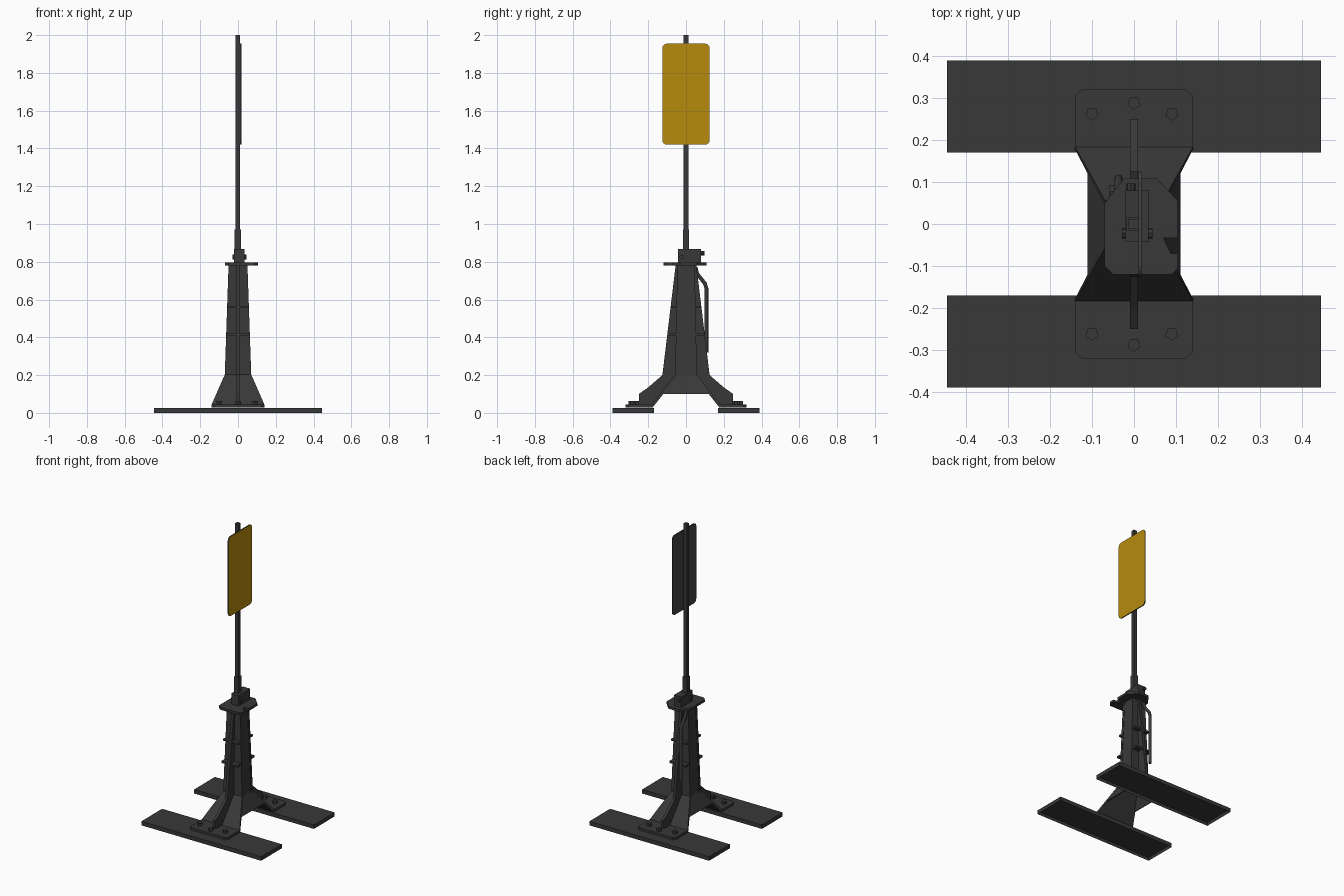
import bpy, bmesh, math
from mathutils import Vector, Matrix

old = bpy.data.objects.get("Cube")
if old:
    bpy.data.objects.remove(old, do_unlink=True)


def material(name, rgb):
    m = bpy.data.materials.new(name)
    m.use_nodes = True
    m.diffuse_color = (*rgb, 1)
    m.node_tree.nodes["Principled BSDF"].inputs["Base Color"].default_value = (*rgb, 1)
    return m


STEEL = material("dark steel", (0.04, 0.04, 0.04))
GREY = material("sign back grey", (0.055, 0.055, 0.055))
YELLOW = material("sign yellow", (0.47, 0.26, 0.004))


def finish(name, bm, mat=STEEL):
    bmesh.ops.recalc_face_normals(bm, faces=bm.faces)
    mesh = bpy.data.meshes.new(name)
    bm.to_mesh(mesh)
    bm.free()
    mesh.materials.append(mat)
    ob = bpy.data.objects.new(name, mesh)
    bpy.context.collection.objects.link(ob)
    return ob


def box(name, lo, hi):
    bm = bmesh.new()
    bmesh.ops.create_cube(bm, size=1)
    lo, hi = Vector(lo), Vector(hi)
    for v in bm.verts:
        v.co = Vector((a + (b - a) * (c + 0.5) for a, b, c in zip(lo, hi, v.co)))
    return finish(name, bm)


def prism(name, points, offset, mat=STEEL):
    """Extrude a planar outline along an offset."""
    bm = bmesh.new()
    face = bm.faces.new([bm.verts.new(p) for p in points])
    out = bmesh.ops.extrude_face_region(bm, geom=[face])["geom"]
    bmesh.ops.translate(bm, vec=offset, verts=[g for g in out if isinstance(g, bmesh.types.BMVert)])
    return finish(name, bm, mat)


def rod(name, a, b, radius, sides):
    a, b = Vector(a), Vector(b)
    bm = bmesh.new()
    turn = (b - a).to_track_quat('Z', 'Y').to_matrix().to_4x4()
    bmesh.ops.create_cone(bm, cap_ends=True, segments=sides, radius1=radius, radius2=radius,
                          depth=(b - a).length, matrix=Matrix.Translation((a + b) / 2) @ turn)
    return finish(name, bm)


def sheet(name, rows, thickness):
    """Bent plate made of rows of points, thickened about its middle."""
    bm = bmesh.new()
    grid = [[bm.verts.new(p) for p in row] for row in rows]
    for r, s in zip(grid, grid[1:]):
        bm.faces.new((r[0], r[1], s[1], s[0]))
    ob = finish(name, bm)
    mod = ob.modifiers.new("thickness", 'SOLIDIFY')
    mod.thickness = thickness
    mod.offset = 0
    return ob


# Profile of the bent plates: distance from centre, height, half width
bend = [(0.038, 0.782, 0.05), (0.05, 0.2, 0.07), (0.18, 0.036, 0.14),
        (0.305, 0.036, 0.14), (0.32, 0.036, 0.125)]
rib = [(0.035, 0.78), (0.055, 0.78), (0.125, 0.2), (0.2, 0.135), (0.25, 0.1),
       (0.25, 0.045), (0.18, 0.04), (0.05, 0.2)]

for s, side in ((-1, "front"), (1, "back")):
    # Ground skid, hollow underneath
    skid = box(side + "_skid", (-0.445, s * 0.28 - 0.11, 0), (0.445, s * 0.28 + 0.11, 0.027))
    bm = bmesh.new()
    bm.from_mesh(skid.data)
    bm.faces.ensure_lookup_table()
    under = min(bm.faces, key=lambda f: f.calc_center_median().z)
    bmesh.ops.inset_region(bm, faces=[under], thickness=0.008)
    bmesh.ops.translate(bm, vec=(0, 0, 0.018), verts=under.verts)
    bm.to_mesh(skid.data)
    bm.free()

    # Bent leg plate with its central rib
    sheet(side + "_leg_plate", [[(-w, s * y, z), (w, s * y, z)] for y, z, w in bend], 0.016)
    prism(side + "_rib", [(-0.009, s * y, z) for y, z in rib], (0.018, 0, 0))

    # Cross stiffeners
    for z, w, reach in ((0.415, 0.06, 0.092), (0.56, 0.056, 0.078)):
        box(side + "_stiffener", (-w, min(s * 0.043, s * reach), z - 0.006),
            (w, max(s * 0.043, s * reach), z + 0.006))

    # Foot bolts
    for x, y in ((-0.1, 0.262), (0.09, 0.262), (0, 0.288)):
        rod(side + "_bolt", (x, s * y, 0.04), (x, s * y, 0.063), 0.016, 5)

# Column side panels between the leg plates
for s, side in ((-1, "right"), (1, "left")):
    rows = [[(s * x, -y, z), (s * x, y, z)]
            for x, y, z in ((0.045, 0.036, 0.78), (0.064, 0.048, 0.2), (0.108, 0.122, 0.1))]
    sheet(side + "_side_panel", rows, 0.006)

# Top plate with clipped corners and a notch
outline = [(-0.07, -0.1), (-0.05, -0.12), (0.09, -0.12), (0.105, -0.105), (0.105, -0.07),
           (0.088, -0.07), (0.07, -0.033), (0.105, -0.033), (0.105, 0.055), (0.055, 0.108),
           (-0.025, 0.108), (-0.07, 0.05)]
prism("top_plate", [(x, y, 0.78) for x, y in outline], (0, 0, 0.016))

# Socket, clamp pin and knob
box("socket_block", (-0.02, -0.043, 0.79), (0.034, 0.08, 0.867))
rod("clamp_pin", (-0.028, -0.022, 0.825), (0.044, -0.022, 0.825), 0.013, 8)
rod("lock_knob", (-0.008, 0.07, 0.845), (-0.008, 0.097, 0.845), 0.011, 8)

# Mast
box("mast_sleeve", (-0.018, -0.017, 0.8), (0.015, 0.017, 0.972))
box("mast", (-0.014, -0.012, 0.9), (0.011, 0.012, 2.0))

# Sign with rounded corners, painted on its left face only
r = 0.025
corners = []
for i, (y, z) in enumerate(((0.1, 1.93), (-0.1, 1.93), (-0.1, 1.445), (0.1, 1.445))):
    for k in range(5):
        a = (i + k / 4) * math.pi / 2
        corners.append((0.011, y + r * math.cos(a), z + r * math.sin(a)))
sign = prism("sign", corners, (0.007, 0, 0), GREY)
sign.data.materials.append(YELLOW)
for face in sign.data.polygons:
    if face.normal.x > 0.9:
        face.material_index = 1

# Cable pipe down the back
curve = bpy.data.curves.new("cable_pipe", 'CURVE')
curve.dimensions = '3D'
curve.bevel_depth = 0.01
curve.bevel_resolution = 2
curve.use_fill_caps = True
path = [(0.05, 0.77), (0.06, 0.735), (0.1, 0.685), (0.108, 0.66), (0.108, 0.32)]
spline = curve.splines.new('POLY')
spline.points.add(len(path) - 1)
for p, (y, z) in zip(spline.points, path):
    p.co = (-0.037, y, z, 1)
curve.materials.append(STEEL)
pipe = bpy.data.objects.new("cable_pipe", curve)
bpy.context.collection.objects.link(pipe)
